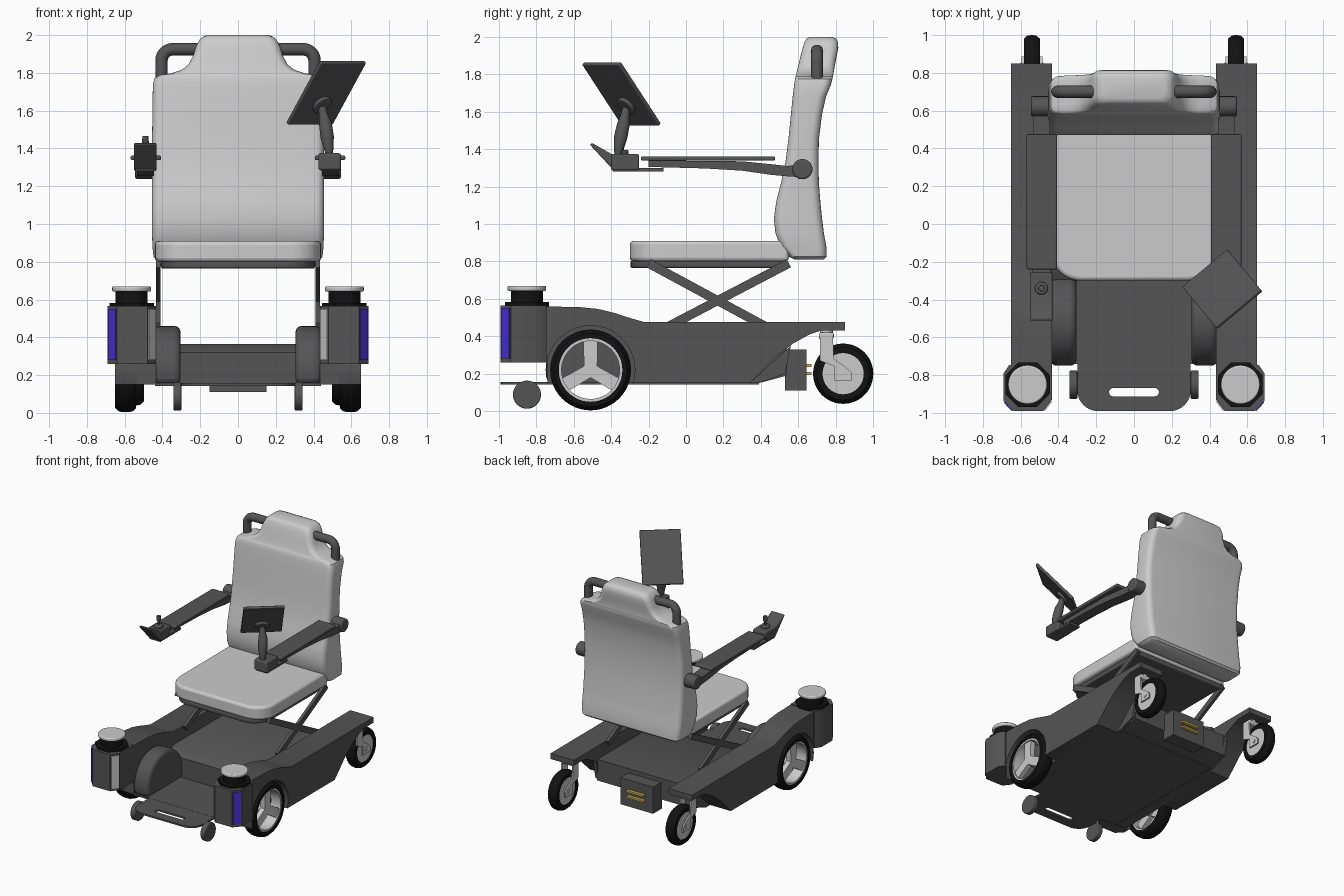
import bpy, bmesh
from math import sin, cos, pi, radians
from mathutils import Vector, Matrix

if "Cube" in bpy.data.objects:
    bpy.data.objects.remove(bpy.data.objects["Cube"])


def material(name, r, g, b):
    m = bpy.data.materials.new(name)
    m.diffuse_color = (r, g, b, 1)
    m.use_nodes = True
    m.node_tree.nodes["Principled BSDF"].inputs["Base Color"].default_value = m.diffuse_color
    return m


DARK = material("dark_grey", 0.09, 0.09, 0.09)
BLACK = material("black", 0.006, 0.006, 0.006)
BLUE = material("blue_light", 0.07, 0.03, 0.65)
GOLD = material("gold", 0.6, 0.42, 0.1)


def finish(ob, mat, bevel=0, angle=35):
    if mat:
        ob.data.materials.append(mat)
    if bevel:
        b = ob.modifiers.new("bevel", 'BEVEL')
        b.width, b.segments, b.limit_method, b.angle_limit = bevel, 3, 'ANGLE', radians(40)
    bpy.context.view_layer.objects.active = ob
    bpy.ops.object.select_all(action='DESELECT')
    ob.select_set(True)
    bpy.ops.object.shade_smooth_by_angle(angle=radians(angle))
    return ob


def mesh(name, verts, faces, mat=None, bevel=0):
    bm = bmesh.new()
    vs = [bm.verts.new(v) for v in verts]
    for f in faces:
        bm.faces.new([vs[i] for i in f])
    bmesh.ops.recalc_face_normals(bm, faces=bm.faces[:])
    me = bpy.data.meshes.new(name)
    bm.to_mesh(me)
    bm.free()
    ob = bpy.data.objects.new(name, me)
    bpy.context.collection.objects.link(ob)
    return finish(ob, mat, bevel)


def loft(name, rings, mat=None, bevel=0, closed=False):
    n, k = len(rings[0]), len(rings)
    faces = [(i * n + j, i * n + (j + 1) % n, (i + 1) % k * n + (j + 1) % n, (i + 1) % k * n + j)
             for i in range(k if closed else k - 1) for j in range(n)]
    if not closed:
        faces += [tuple(range(n)), tuple(range((k - 1) * n, k * n))]
    return mesh(name, [v for r in rings for v in r], faces, mat, bevel)


def prism(name, pts, axis, a, b, mat=None, bevel=0):
    """Extrude a yz profile along x, or an xy profile along z."""
    place = (lambda p, t: (t, *p)) if axis == 'x' else (lambda p, t: (*p, t))
    return loft(name, [[place(p, t) for p in pts] for t in (a, b)], mat, bevel)


def box(name, x0, x1, y0, y1, z0, z1, mat=None, bevel=0):
    return prism(name, [(x0, y0), (x1, y0), (x1, y1), (x0, y1)], 'z', z0, z1, mat, bevel)


def arc(cx, cy, r, a0, a1, n=8):
    return [(cx + r * cos(radians(a0 + (a1 - a0) * i / n)),
             cy + r * sin(radians(a0 + (a1 - a0) * i / n))) for i in range(n + 1)]


def disc(name, c, r, axis, a, b, mat=None, bevel=0, n=40):
    return prism(name, arc(*c, r, 0, 360, n)[:-1], axis, a, b, mat, bevel)


def ring(name, x, c, profile, mat=None, n=48):
    """Turn a closed (offset, radius) profile round the x axis."""
    return loft(name, [[(x + o, c[0] + r * cos(2 * pi * i / n), c[1] + r * sin(2 * pi * i / n))
                        for o, r in profile] for i in range(n)], mat, closed=True)


def curve(name, paths, mat=None, radii=None, depth=0, extrude=0, z=0):
    """Tube along a path, or a flat plate with holes when extrude is set."""
    cu = bpy.data.curves.new(name, 'CURVE')
    cu.dimensions = '2D' if extrude else '3D'
    cu.bevel_depth, cu.extrude, cu.bevel_resolution = depth, extrude, 4
    cu.use_fill_caps = not extrude
    if extrude:
        cu.fill_mode = 'BOTH'
    for path in paths:
        sp = cu.splines.new('POLY')
        sp.points.add(len(path) - 1)
        sp.use_cyclic_u = bool(extrude)
        for i, p in enumerate(path):
            sp.points[i].co = (*p, 1) if len(p) == 3 else (*p, 0, 1)
            sp.points[i].radius = radii[i] if radii else 1
    tmp = bpy.data.objects.new(name + "_curve", cu)
    bpy.context.collection.objects.link(tmp)
    me = bpy.data.meshes.new_from_object(tmp.evaluated_get(bpy.context.evaluated_depsgraph_get()))
    bpy.data.objects.remove(tmp)
    ob = bpy.data.objects.new(name, me)
    ob.location.z = z
    bpy.context.collection.objects.link(ob)
    return finish(ob, mat, angle=50)


# Chassis: centre box, floor and footplate with a grip slot
prism("centre_box", [(-0.3, 0.15), (-0.3, 0.32), (-0.22, 0.365), (0.54, 0.365), (0.54, 0.19), (0.39, 0.15)],
      'x', -0.44, 0.44, DARK)
box("floor", -0.44, 0.44, -0.74, 0.39, 0.143, 0.158, DARK)
plate = [(0.3, -0.7)] + arc(0.19, -0.88, 0.11, 0, -90) + arc(-0.19, -0.88, 0.11, -90, -180) + [(-0.3, -0.7)]
slot = arc(0.11, -0.89, 0.022, -90, 90) + arc(-0.11, -0.89, 0.022, 90, 270)
curve("footplate", [plate, slot], DARK, extrude=0.007, z=0.15)

# Rear charging dock
box("dock", -0.15, 0.15, 0.53, 0.645, 0.11, 0.33, DARK)
for z in (0.2, 0.245):
    box("dock_contact", -0.08, 0.08, 0.64, 0.67, z - 0.008, z + 0.008, GOLD)

# Side pod profile: top line, tail and swept underside
top = [(0.85, 0.43), (0.85, 0.475), (-0.22, 0.475), (-0.3, 0.498), (-0.38, 0.524), (-0.47, 0.546),
       (-0.57, 0.556), (-0.78, 0.56), (-0.78, 0.26), (-0.74, 0.26), (-0.74, 0.15)]
tail = [(0.34, 0.15), (0.4, 0.21), (0.48, 0.29), (0.57, 0.36), (0.66, 0.41), (0.72, 0.43)]
arch = arc(-0.51, 0.22, 0.237, 197, -17, 24)
tower = [(0.435, -0.75), (0.435, -0.93), (0.48, -0.99), (0.64, -0.99), (0.69, -0.935), (0.69, -0.79), (0.66, -0.745)]
DRIVE, CASTER = (-0.51, 0.22), (0.84, 0.2)

for s, side in ((-1, "left"), (1, "right")):
    # Pod, wheel arch and inner fender
    prism(side + "_pod_inner", top + tail, 'x', s * 0.435, s * 0.535, DARK)
    prism(side + "_pod_outer", top[:-1] + arch + [(-0.28, 0.15)] + tail, 'x', s * 0.535, s * 0.65, DARK)
    prism(side + "_tail_fin", [(0.34, 0.15), (0.39, 0.15), (0.53, 0.2), (0.56, 0.35)], 'x', s * 0.43, s * 0.46, DARK)
    prism(side + "_fender", arc(-0.51, 0.22, 0.24, 197, -17, 24), 'x', s * 0.305, s * 0.44, DARK, 0.03)
    # Front sensor tower with light strips and scanner
    prism(side + "_tower", [(s * x, y) for x, y in tower], 'z', 0.26, 0.565, DARK)
    for nm, a, b, m in (("outer_light", tower[3], tower[4], BLUE), ("inner_light", tower[1], tower[2], None)):
        a, b = Vector(a), Vector(b)
        d = b - a
        out = Vector((d.y, -d.x)).normalized() * 0.006
        out = -out if out.y > 0 else out
        q = [a + d * .1 - out, a + d * .9 - out, a + d * .9 + out, a + d * .1 + out]
        prism(f"{side}_{nm}", [(s * p.x, p.y) for p in q], 'z', 0.28, 0.55, m)
    c = (s * 0.563, -0.85)
    prism(side + "_scanner_base", [(c[0] + x, c[1] + y) for x, y in arc(0, 0, 0.128, 22.5, 382.5, 8)[:-1]],
          'z', 0.56, 0.583, BLACK)
    disc(side + "_scanner", c, 0.085, 'z', 0.58, 0.645, BLACK)
    disc(side + "_scanner_cap", c, 0.103, 'z', 0.642, 0.67, None, 0.008)

    # Drive wheel: tyre, rim, hub and three spokes
    ring(side + "_drive_tyre", s * 0.595, DRIVE, [(-.055, .17), (-.055, .195), (-.04, .21), (-.02, .216),
         (.02, .216), (.04, .21), (.055, .195), (.055, .17)], BLACK)
    ring(side + "_drive_rim", s * 0.595, DRIVE, [(-.045, .155), (-.045, .175), (.045, .175), (.045, .155)])
    disc(side + "_drive_hub", DRIVE, 0.04, 'x', s * 0.53, s * 0.63)
    for k in range(3):
        t = pi / 2 + k * 2 * pi / 3
        q = [(0, -.035), (.16, -.038), (.16, .038), (0, .035)]
        prism(side + "_drive_spoke", [(DRIVE[0] + u * cos(t) - v * sin(t), DRIVE[1] + u * sin(t) + v * cos(t))
                                      for u, v in q], 'x', s * 0.59, s * 0.63)

    # Rear caster: tyre, rim and fork
    x = s * 0.54
    ring(side + "_caster_tyre", x, CASTER, [(-.042, .11), (-.042, .14), (-.025, .156), (0, .161),
         (.025, .156), (.042, .14), (.042, .11)], BLACK)
    disc(side + "_caster_rim", CASTER, 0.115, 'x', x - 0.034, x + 0.034)
    fork = [(0.715, 0.4), (0.715, 0.27), (0.79, 0.24), (0.79, 0.165), (0.885, 0.165), (0.885, 0.205),
            (0.855, 0.235), (0.79, 0.28), (0.785, 0.4)]
    for d in (-1, 1):
        prism(side + "_caster_fork", fork, 'x', x + d * 0.043, x + d * 0.055)
    box(side + "_fork_bridge", x - 0.055, x + 0.055, 0.71, 0.79, 0.385, 0.42, None, 0.01)
    disc(side + "_fork_pivot", (x, 0.75), 0.035, 'z', 0.41, 0.44)
    disc(side + "_caster_axle", CASTER, 0.015, 'x', x - 0.06, x + 0.06)

    # Small front support wheel
    disc(side + "_front_wheel", (-0.85, 0.088), 0.075, 'x', s * 0.3, s * 0.342, DARK, 0.006)

    # Crossed lift bars
    for a, b in (((-0.2, 0.79), (0.42, 0.455)), ((0.55, 0.79), (-0.09, 0.455))):
        a, b = Vector(a), Vector(b)
        n = (b - a).orthogonal().normalized() * 0.024
        prism(side + "_lift_bar", [a + n, b + n, b - n, a - n], 'x', s * 0.41, s * 0.435, DARK)

    # Push handle
    bend = [(s * px, 0.7, pz) for px, pz in [(0.405, 1.74)] + arc(0.345, 1.865, 0.06, 0, 90) + [(0.18, 1.925)]]
    curve(side + "_push_handle", [bend], DARK, depth=0.033)

    # Armrest
    prism(side + "_arm", [(-0.2, 1.34), (0.3, 1.335), (0.45, 1.32), (0.54, 1.31), (0.62, 1.32), (0.62, 1.25),
          (0.54, 1.255), (0.46, 1.262), (0.3, 1.285), (0.1, 1.297), (-0.2, 1.305)], 'x', s * 0.445, s * 0.535, DARK)
    box(side + "_arm_pad", s * 0.408, s * 0.568, -0.24, 0.475, 1.338, 1.362, DARK, 0.008)
    disc(side + "_arm_pivot", (0.622, 1.293), 0.054, 'x', s * 0.43, s * 0.545, DARK, 0.01)
    box(side + "_arm_bracket", s * 0.44, s * 0.54, -0.39, -0.12, 1.28, 1.298, DARK)

# Joystick controller on the left arm
prism("controller", [(-0.515, 1.425), (-0.5, 1.432), (-0.4, 1.375), (-0.26, 1.375), (-0.255, 1.33), (-0.3, 1.29),
      (-0.38, 1.28)], 'x', -0.55, -0.432, DARK, 0.012)
disc("joystick_base", (-0.49, -0.34), 0.034, 'z', 1.37, 1.395, DARK, 0.008)
curve("joystick", [[(-0.49, -0.34, z) for z in (1.38, 1.42, 1.43, 1.465)]], DARK, [0.5, 0.5, 1, 0.9], depth=0.018)

# Tablet and stem on the right arm
box("tablet_mount", 0.425, 0.545, -0.4, -0.25, 1.285, 1.375, DARK, 0.012)
curve("tablet_stem", [[(0.485, -0.365, 1.36), (0.48, -0.36, 1.4), (0.472, -0.35, 1.46), (0.463, -0.335, 1.53),
      (0.452, -0.325, 1.58), (0.445, -0.32, 1.62)]], DARK, [0.5, 0.75, 1.05, 1.0, 0.7, 0.6], depth=0.035)
u = Vector((0.24, 0.2, 0)).normalized()
v = Vector((-0.185, 0.21, -0.33))
v = (v - u * v.dot(u)).normalized()
frame = Matrix((u, v, u.cross(v))).transposed().to_4x4()
frame.translation = (0.467, -0.345, 1.695)
tablet = box("tablet", -0.155, 0.155, -0.215, 0.215, -0.011, 0.011, DARK, 0.006)
socket = disc("tablet_socket", (0, 0.07), 0.055, 'z', -0.03, -0.005, DARK, 0.008)
tablet.matrix_world = socket.matrix_world = frame

# Seat cushion and pan
seat = arc(0.28, -0.14, 0.16, 0, -90) + arc(-0.28, -0.14, 0.16, -90, -180) + [(-0.44, 0.55), (0.44, 0.55)]
prism("seat", seat, 'z', 0.8, 0.91, None, 0.02)
prism("seat_pan", [(x * 0.93, y * 0.99) for x, y in seat], 'z', 0.765, 0.803, DARK, 0.01)

# Backrest: rounded cross-sections (height, half width, front y, back y)
levels = [(0.81, .43, .58, .735), (0.825, .447, .55, .75), (0.88, .453, .505, .75), (0.95, .455, .478, .737),
          (1.03, .455, .47, .727), (1.12, .455, .482, .718), (1.22, .455, .508, .71), (1.32, .455, .53, .708),
          (1.45, .455, .547, .71), (1.58, .453, .56, .726), (1.68, .452, .57, .748), (1.745, .45, .578, .775),
          (1.775, .44, .583, .782), (1.79, .41, .586, .785), (1.797, .355, .588, .787), (1.815, .3, .592, .79),
          (1.845, .262, .6, .795), (1.89, .238, .61, .804), (1.94, .222, .623, .814), (1.975, .205, .634, .812),
          (1.992, .185, .645, .8), (2.0, .165, .665, .78)]
rings = []
for z, w, f, b in levels:
    r = 0.045
    pts = (arc(w - r, f + r, r, -90, 0, 5) + arc(w - r, b - r, r, 0, 90, 5) +
           arc(r - w, b - r, r, 90, 180, 5) + arc(r - w, f + r, r, 180, 270, 5))
    rings.append([(x, y, z) for x, y in pts])
loft("backrest", rings)
